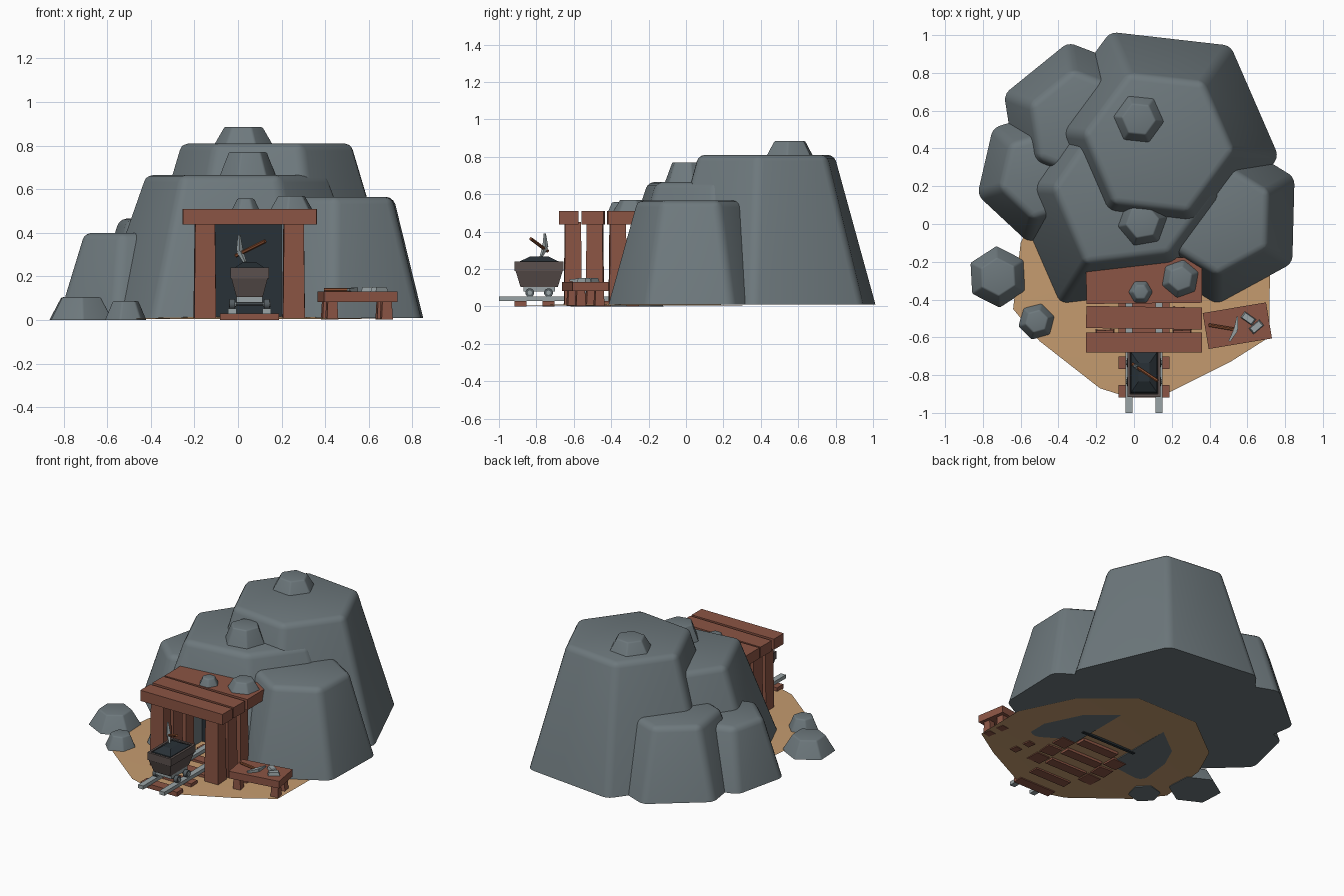
import bpy, bmesh, math
from mathutils import Vector, Matrix

if "Cube" in bpy.data.objects:
    bpy.data.objects.remove(bpy.data.objects["Cube"])


def material(name, rgb):
    m = bpy.data.materials.new(name)
    m.diffuse_color = (*rgb, 1)
    m.use_nodes = True
    m.node_tree.nodes["Principled BSDF"].inputs["Base Color"].default_value = m.diffuse_color
    return m


ROCK = material("grey rock", (0.155, 0.19, 0.205))
WOOD = material("red brown wood", (0.26, 0.09, 0.058))
SAND = material("sand", (0.56, 0.33, 0.16))
STEEL = material("light steel", (0.32, 0.37, 0.38))
CART = material("cart iron", (0.105, 0.08, 0.075))
DARK = material("dark coal", (0.022, 0.031, 0.038))
HANDLE = material("handle wood", (0.24, 0.075, 0.03))
WHEEL = material("wheel grey", (0.09, 0.11, 0.12))


def finish(bm, name, mat, smooth=False):
    bmesh.ops.recalc_face_normals(bm, faces=bm.faces)
    me = bpy.data.meshes.new(name)
    bm.to_mesh(me)
    bm.free()
    me.materials.append(mat)
    ob = bpy.data.objects.new(name, me)
    bpy.context.collection.objects.link(ob)
    if smooth:
        bpy.ops.object.select_all(action='DESELECT')
        ob.select_set(True)
        bpy.context.view_layer.objects.active = ob
        bpy.ops.object.shade_smooth_by_angle(angle=math.radians(35))
    return ob


def loft(bm, rings):
    """Stack rings of points into a closed solid."""
    rows = [[bm.verts.new(p) for p in r] for r in rings]
    n = len(rows[0])
    for a, b in zip(rows, rows[1:]):
        for i in range(n):
            bm.faces.new((a[i], a[(i + 1) % n], b[(i + 1) % n], b[i]))
    bm.faces.new(rows[0][::-1])
    bm.faces.new(rows[-1])


def box(name, x, y, z, mat, rot=0.0, taper=1.0):
    """Box from (min, max) ranges, turned about its own centre."""
    cx, cy = sum(x) / 2, sum(y) / 2
    hx, hy = (x[1] - x[0]) / 2, (y[1] - y[0]) / 2
    bm = bmesh.new()
    corners = [(-hx, -hy), (hx, -hy), (hx, hy), (-hx, hy)]
    loft(bm, [[(a * k, b * k, h) for a, b in corners] for h, k in ((z[0], 1), (z[1], taper))])
    bm.transform(Matrix.Translation((cx, cy, 0)) @ Matrix.Rotation(math.radians(rot), 4, 'Z'))
    return finish(bm, name, mat)


def hexagon(cx, cy, r, rot):
    return [(cx + r * math.cos(math.radians(rot + 60 * i)),
             cy + r * math.sin(math.radians(rot + 60 * i))) for i in range(6)]


def rock(name, centre, outline, z, k, bevel):
    """Tapered boulder with rounded upper and side edges."""
    cx, cy = centre
    bm = bmesh.new()
    loft(bm, [[(x, y, z[0]) for x, y in outline],
              [(cx + (x - cx) * k, cy + (y - cy) * k, z[1]) for x, y in outline]])
    edges = [e for e in bm.edges if max(v.co.z for v in e.verts) > z[0] + 1e-4]
    bmesh.ops.bevel(bm, geom=edges, offset=bevel, segments=3, profile=0.5, affect='EDGES')
    return finish(bm, name, ROCK, True)


def beam(name, p, q, w0, w1, mat, sides=4):
    """Tapered bar between two points."""
    p, q = Vector(p), Vector(q)
    bm = bmesh.new()
    bmesh.ops.create_cone(bm, cap_ends=True, segments=sides, radius1=w0, radius2=w1, depth=(q - p).length)
    turn = (q - p).to_track_quat('Z', 'Y').to_matrix().to_4x4()
    bm.transform(Matrix.Translation((p + q) / 2) @ turn @ Matrix.Rotation(math.pi / 4, 4, 'Z'))
    return finish(bm, name, mat, sides > 6)


def pickaxe(name, h0, h1, head):
    beam(name + "_handle", h0, h1, 0.009, 0.009, HANDLE, 6)
    a, b, c = head
    beam(name + "_head_upper", b, a, 0.016, 0.006, STEEL)
    beam(name + "_head_lower", b, c, 0.016, 0.008, STEEL)


# Mountain boulders
back = rock("back_boulder", (0.13, 0.43), hexagon(0.13, 0.43, 0.64, -6.5), (0.01, 0.81), 0.625, 0.035)
mid_outline = [(-0.66, 0.2), (-0.39, -0.42), (0.3, -0.34), (0.66, 0.15), (0.33, 0.66), (-0.33, 0.68)]
middle = rock("middle_boulder", (-0.02, 0.17), mid_outline, (0.01, 0.665), 0.64, 0.035)
right = rock("right_boulder", (0.45, 0.03), hexagon(0.45, 0.03, 0.455, 28.5), (0.01, 0.565), 0.66, 0.035)
rock("left_boulder", (-0.48, 0.26), hexagon(-0.48, 0.26, 0.365, 17), (0.01, 0.4), 0.66, 0.035)
rock("left_back_boulder", (-0.28, 0.53), hexagon(-0.28, 0.53, 0.437, 39), (0.01, 0.465), 0.66, 0.035)

# Small stones: centre, radius, turn, heights
for name, x, y, r, rot, z in (
        ("summit_stone", 0.025, 0.555, 0.145, -6, (0.79, 0.885)),
        ("middle_stone", 0.045, 0.01, 0.145, 10, (0.63, 0.77)),
        ("roof_stone_large", 0.245, -0.29, 0.105, 20, (0.505, 0.57)),
        ("roof_stone_small", 0.035, -0.36, 0.066, 0, (0.505, 0.557)),
        ("ground_stone_large", -0.72, -0.28, 0.163, 33, (0.0, 0.105)),
        ("ground_stone_small", -0.515, -0.515, 0.1, 15, (0.0, 0.087))):
    rock(name, (x, y), hexagon(x, y, r, rot), z, 0.62, 0.008)

# Tunnel cut through the boulders, closed by a dark wall
cutter = box("tunnel_cutter", (-0.13, 0.2), (-0.7, 0.28), (-0.1, 0.44), ROCK)
cutter.hide_render = True
cutter.hide_viewport = False
cutter.display_type = 'WIRE'
for ob in (back, middle, right):
    mod = ob.modifiers.new("tunnel", 'BOOLEAN')
    mod.operation = 'DIFFERENCE'
    mod.object = cutter
    mod.solver = 'EXACT'
    bpy.context.view_layer.objects.active = ob
    bpy.ops.object.modifier_apply(modifier=mod.name)
bpy.data.objects.remove(cutter)
box("tunnel_dark_wall", (-0.16, 0.25), (-0.2, -0.18), (0.005, 0.445), DARK)

# Sand patch, slightly domed
bm = bmesh.new()
rim = [(-0.18, -0.87), (-0.02, -0.92), (0.19, -0.89), (0.51, -0.73), (0.715, -0.6), (0.72, -0.25), (0.55, 0.1),
       (0.25, 0.35), (-0.2, 0.35), (-0.5, 0.12), (-0.6, -0.1), (-0.64, -0.45), (-0.5, -0.62)]
ring = [bm.verts.new((x, y, 0.005)) for x, y in rim]
hub = bm.verts.new((0.04, -0.3, 0.02))
for i, v in enumerate(ring):
    bm.faces.new((v, ring[(i + 1) % len(ring)], hub))
finish(bm, "sand_patch", SAND, True)

# Timber entrance: three frames of posts and roof planks
for i, y in enumerate((-0.605, -0.487, -0.365)):
    for side, x in (("left", -0.152), ("right", 0.255)):
        box(f"{side}_post_{i}", (x - 0.05, x + 0.05), (y - 0.047, y + 0.047), (0.005, 0.45), WOOD,
            (2, -3, 3)[i], 0.9)
for i, (y0, y1, rot) in enumerate(((-0.68, -0.575, 0), (-0.555, -0.438, -0.8), (-0.42, -0.18, 0.6))):
    box(f"roof_plank_{i}", (-0.253, 0.36), (y0, y1), (0.438, 0.51), WOOD, rot)

# Track
for i in range(5):
    y = -0.885 + 0.15 * i
    box(f"sleeper_{i}", (-0.083, 0.188), (y - 0.033, y + 0.033), (0.0, 0.03), WOOD)
for side, x in (("left", -0.026), ("right", 0.132)):
    box(f"{side}_rail", (x - 0.019, x + 0.019), (-1.0, -0.2), (0.028, 0.052), STEEL)

# Mine cart
CX, CY = 0.053, -0.785


def rect(hx, hy, z):
    return [(CX + a * hx, CY + b * hy, z) for a, b in ((-1, -1), (1, -1), (1, 1), (-1, 1))]


bm = bmesh.new()
loft(bm, [rect(0.06, 0.1, 0.105), rect(0.083, 0.126, 0.19), rect(0.088, 0.131, 0.19),
          rect(0.088, 0.131, 0.24), rect(0.073, 0.116, 0.24), rect(0.07, 0.112, 0.215)])
finish(bm, "cart_body", CART)
bm = bmesh.new()
loft(bm, [rect(0.071, 0.114, 0.216), rect(0.068, 0.105, 0.24), rect(0.03, 0.05, 0.266)])
finish(bm, "coal_heap", DARK)
box("cart_chassis", (CX - 0.06, CX + 0.06), (CY - 0.085, CY + 0.085), (0.08, 0.107), STEEL)
for i, y in enumerate((CY - 0.05, CY + 0.05)):
    for side, s in (("left", -1), ("right", 1)):
        x = CX + s * 0.079
        beam(f"{side}_wheel_{i}", (x - 0.012, y, 0.073), (x + 0.012, y, 0.073), 0.024, 0.024, WHEEL, 12)
        beam(f"{side}_hub_{i}", (x - 0.016, y, 0.073), (x + 0.016, y, 0.073), 0.012, 0.012, STEEL, 8)
    beam(f"axle_{i}", (CX - 0.08, y, 0.073), (CX + 0.08, y, 0.073), 0.008, 0.008, WHEEL, 6)
pickaxe("cart_pickaxe", (0.125, -0.83, 0.362), (-0.01, -0.74, 0.295),
        [(0.005, -0.755, 0.39), (0.008, -0.752, 0.318), (0.032, -0.775, 0.265)])

# Work bench with tools and ingots
box("bench_top", (0.377, 0.717), (-0.635, -0.442), (0.082, 0.13), WOOD, 9.5)
for i, (x, y) in enumerate(((0.43, -0.61), (0.41, -0.51), (0.68, -0.565), (0.66, -0.465))):
    box(f"bench_leg_{i}", (x - 0.026, x + 0.026), (y - 0.026, y + 0.026), (0.003, 0.085), WOOD, 9.5, 0.85)
pickaxe("bench_pickaxe", (0.395, -0.535, 0.139), (0.545, -0.56, 0.139),
        [(0.547, -0.49, 0.139), (0.54, -0.56, 0.139), (0.505, -0.62, 0.139)])
for i, (x, y, rot) in enumerate(((0.605, -0.5, -35), (0.648, -0.545, 40))):
    box(f"ingot_{i}", (x - 0.037, x + 0.037), (y - 0.02, y + 0.02), (0.128, 0.152), STEEL, rot, 0.8)
